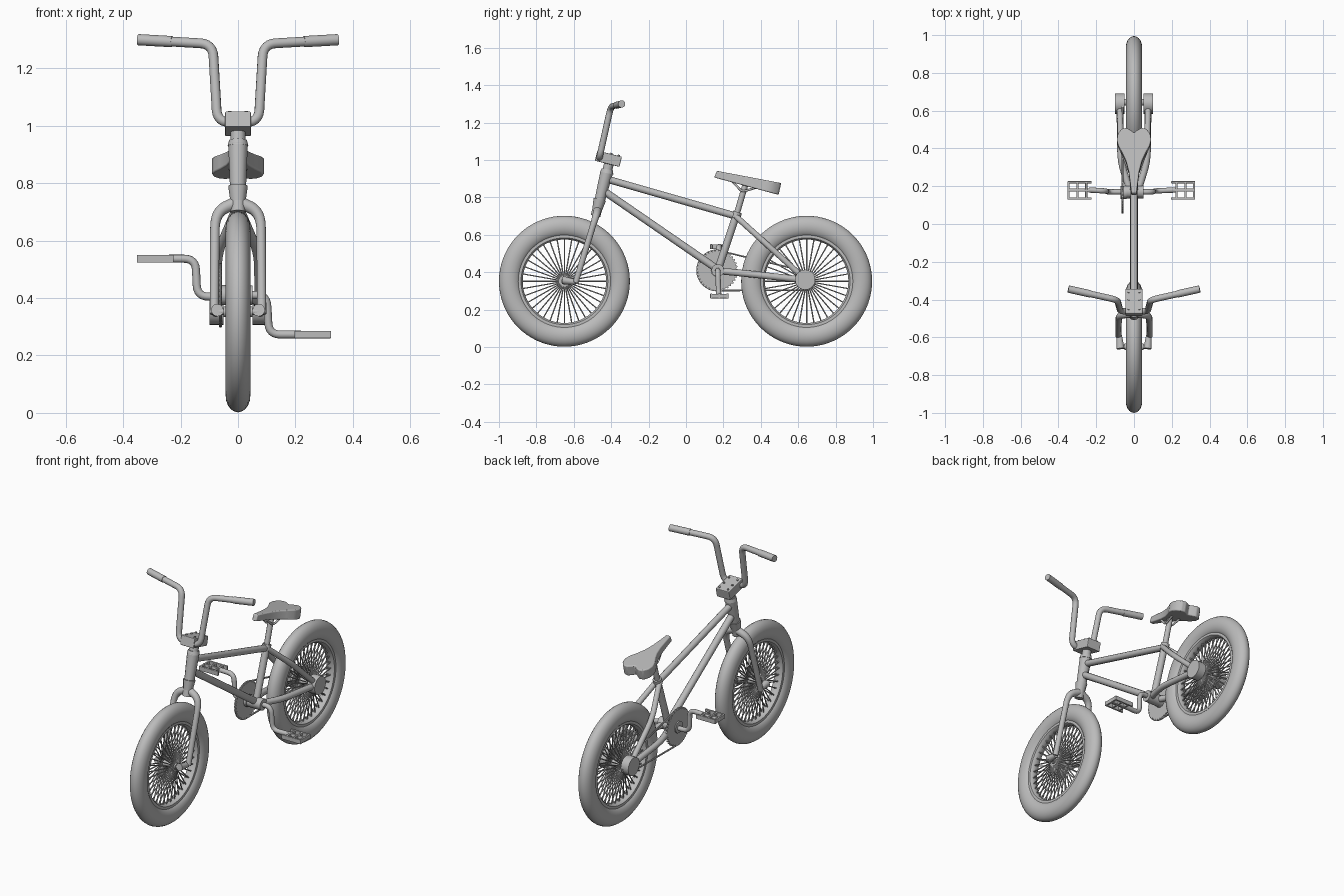
import bpy, bmesh, math
from mathutils import Vector

if "Cube" in bpy.data.objects:
    bpy.data.objects.remove(bpy.data.objects["Cube"], do_unlink=True)

grey = bpy.data.materials.new("plain_grey")
grey.use_nodes = True
grey.diffuse_color = (0.5, 0.5, 0.5, 1)
grey.node_tree.nodes["Principled BSDF"].inputs["Base Color"].default_value = (0.5, 0.5, 0.5, 1)


def finish(obj, smooth=True):
    obj.data.materials.clear()
    obj.data.materials.append(grey)
    bpy.ops.object.select_all(action='DESELECT')
    obj.select_set(True)
    bpy.context.view_layer.objects.active = obj
    if smooth:
        bpy.ops.object.shade_smooth_by_angle(angle=math.radians(40))
    return obj


def from_bmesh(name, bm, smooth=True):
    bmesh.ops.recalc_face_normals(bm, faces=bm.faces)
    me = bpy.data.meshes.new(name)
    bm.to_mesh(me)
    bm.free()
    obj = bpy.data.objects.new(name, me)
    bpy.context.collection.objects.link(obj)
    return finish(obj, smooth)


def rounded(points, bend, steps=6):
    """Replace each inner corner of a path with a smooth bend."""
    pts = [Vector(p) for p in points]
    out = [pts[0]]
    for a, b, c in zip(pts, pts[1:], pts[2:]):
        p = b + (a - b).normalized() * min(bend, (a - b).length * 0.48)
        q = b + (c - b).normalized() * min(bend, (c - b).length * 0.48)
        for i in range(steps + 1):
            t = i / steps
            out.append(p * (1 - t) ** 2 + b * 2 * t * (1 - t) + q * t * t)
    return out + [pts[-1]]


def tube(name, paths, r, end_r=None, bend=0.04, sides=4, closed=False):
    """Round tubes along one or more paths, joined in one object."""
    cu = bpy.data.curves.new(name, 'CURVE')
    cu.dimensions = '3D'
    cu.bevel_depth = r
    cu.bevel_resolution = sides
    cu.use_fill_caps = True
    for path in paths:
        pts = path if closed else rounded(path, bend)
        sp = cu.splines.new('POLY')
        sp.points.add(len(pts) - 1)
        for i, p in enumerate(pts):
            sp.points[i].co = (*p, 1)
            sp.points[i].radius = 1 + ((end_r or r) / r - 1) * i / (len(pts) - 1)
        sp.use_cyclic_u = closed
    obj = bpy.data.objects.new(name, cu)
    bpy.context.collection.objects.link(obj)
    bpy.ops.object.select_all(action='DESELECT')
    obj.select_set(True)
    bpy.context.view_layer.objects.active = obj
    bpy.ops.object.convert(target='MESH')
    return finish(bpy.context.object)


def both(path):
    return [[(s * x, y, z) for x, y, z in path] for s in (1, -1)]


def lathe(name, profile, centre, steps=64):
    """Spin a closed (x, radius) profile round the x axis."""
    bm = bmesh.new()
    rings = []
    for i in range(steps):
        a = math.tau * i / steps
        rings.append([bm.verts.new((x, centre[0] + r * math.cos(a), centre[1] + r * math.sin(a)))
                      for x, r in profile])
    n = len(profile)
    for i in range(steps):
        p, q = rings[i], rings[(i + 1) % steps]
        for j in range(n):
            k = (j + 1) % n
            bm.faces.new((p[j], q[j], q[k], p[k]))
    return from_bmesh(name, bm)


def box(name, centre, size, tilt=0, bevel=0.004):
    bpy.ops.mesh.primitive_cube_add(size=1, location=centre, rotation=(tilt, 0, 0))
    obj = bpy.context.object
    obj.name = name
    obj.scale = size
    bpy.ops.object.transform_apply(location=False, rotation=False, scale=True)
    if bevel:
        mod = obj.modifiers.new("soft_edges", 'BEVEL')
        mod.width = bevel
        mod.segments = 2
    return finish(obj, False)


# Wheels: tyre, rim, hub and spokes
HUB_Z, SPOKES = 0.352, 36
oval = [(0.043 * math.cos(math.tau * i / 20), 0.2925 + 0.0575 * math.sin(math.tau * i / 20)) for i in range(20)]
for end, y in (("front", -0.65), ("rear", 0.645)):
    c = (y, HUB_Z)
    lathe(end + "_tyre", oval, c, 72)
    lathe(end + "_rim", [(-0.026, 0.255), (-0.026, 0.232), (-0.014, 0.223),
                         (0.014, 0.223), (0.026, 0.232), (0.026, 0.255)], c, 72)
    tube(end + "_hub", [[(-0.05, y, HUB_Z), (0.05, y, HUB_Z)]], 0.018)
    spokes = []
    for s in (1, -1):
        tube(end + "_hub_flange", [[(s * 0.034, y, HUB_Z), (s * 0.041, y, HUB_Z)]], 0.03)
        for i in range(SPOKES):
            a = math.tau * i / SPOKES
            d = Vector((0, math.cos(a), math.sin(a)))
            hub = Vector((0, y, HUB_Z))
            spokes.append([hub + d * 0.022 + Vector((s * 0.037, 0, 0)),
                           hub + d * 0.228 + Vector((s * 0.006, 0, 0))])
    tube(end + "_spokes", spokes, 0.0035, sides=1)

# Front axle and fork
tube("front_axle", [[(-0.088, -0.65, HUB_Z), (0.088, -0.65, HUB_Z)]], 0.011)
tube("fork_legs", both([(0, -0.472, 0.735), (0.08, -0.482, 0.70), (0.083, -0.59, 0.345)]), 0.022, 0.016, 0.06)
tube("fork_dropouts", both([(0.078, -0.59, 0.348), (0.072, -0.66, 0.358)]), 0.014, 0.022)

# Steering column and head tube
tube("steerer", [[(0, -0.484, 0.70), (0, -0.412, 0.98)]], 0.026)
tube("head_tube", [[(0, -0.461, 0.785), (0, -0.424, 0.935)]], 0.028, 0.034)
tube("lower_cup", [[(0, -0.477, 0.725), (0, -0.461, 0.79)]], 0.025, 0.034)
tube("upper_cup", [[(0, -0.424, 0.93), (0, -0.42, 0.95)]], 0.036, 0.031)

# Stem with bolts
tilt = -math.radians(14)
box("stem", (0, -0.415, 1.007), (0.09, 0.135, 0.056), tilt)
bolts = [[(x, y, 1.033 - 0.25 * (y + 0.41)), (x, y + 0.002, 1.041 - 0.25 * (y + 0.41))]
         for x in (-0.028, 0.028) for y in (-0.45, -0.40, -0.36)]
tube("stem_bolts", bolts, 0.006, sides=2)

# Handlebar and grips
half_bar = [(0.0, -0.466, 1.012), (0.072, -0.463, 1.012), (0.088, -0.402, 1.285), (0.345, -0.345, 1.30)]
bar = [(-x, y, z) for x, y, z in reversed(half_bar[1:])] + half_bar[1:]
tube("handlebar", [bar], 0.017, bend=0.045)
tube("grips", both([(0.23, -0.3705, 1.2933), (0.348, -0.344, 1.30)]), 0.0195)

# Frame tubes
tube("top_tube", [[(0, -0.43, 0.90), (0, 0.268, 0.70)]], 0.019)
tube("down_tube", [[(0, -0.455, 0.845), (0, 0.17, 0.415)]], 0.020)
tube("seat_tube", [[(0, 0.17, 0.41), (0, 0.272, 0.715)]], 0.020)
tube("seat_clamp", [[(0, 0.264, 0.69), (0, 0.275, 0.722)]], 0.025)
tube("bottom_bracket", [[(-0.05, 0.17, 0.41), (0.05, 0.17, 0.41)]], 0.034)
tube("chain_stays", both([(0.02, 0.17, 0.408), (0.07, 0.33, 0.392), (0.075, 0.64, 0.358)]), 0.018, bend=0.06)
tube("seat_stays", both([(0.01, 0.265, 0.70), (0.07, 0.42, 0.56), (0.075, 0.64, 0.36)]), 0.016, bend=0.06)
tube("rear_axle_caps", both([(0.05, 0.637, 0.36), (0.1, 0.637, 0.36)]), 0.054, sides=8)

# Saddle with post and rails
tube("seat_post", [[(0, 0.265, 0.69), (0, 0.318, 0.87)]], 0.016)
tube("saddle_rails", both([(0.012, 0.235, 0.90), (0.02, 0.30, 0.83), (0.03, 0.40, 0.86)]), 0.006, bend=0.02)
half = [(0.014, 0.165), (0.02, 0.22), (0.028, 0.28), (0.042, 0.335), (0.063, 0.38), (0.083, 0.415),
        (0.091, 0.448), (0.085, 0.48), (0.065, 0.505), (0.04, 0.51), (0.018, 0.498)]
outline = half + [(0, 0.484)] + [(-x, y) for x, y in reversed(half)]
bm = bmesh.new()
top = [bm.verts.new((x, y, 0.943 - 0.19 * (y - 0.16))) for x, y in outline]
low = [bm.verts.new((x, y - 0.014, 0.908 - 0.27 * (y - 0.16))) for x, y in outline]
bm.faces.new(top)
bm.faces.new(low)
for i in range(len(top)):
    j = (i + 1) % len(top)
    bm.faces.new((top[i], top[j], low[j], low[i]))
saddle = from_bmesh("saddle", bm)
mod = saddle.modifiers.new("soft_edges", 'BEVEL')
mod.width = 0.006
mod.segments = 3

# Cranks and pedals
tube("left_crank", [[(0.03, 0.17, 0.41), (0.1, 0.17, 0.41), (0.108, 0.175, 0.273), (0.22, 0.18, 0.273)]], 0.014)
tube("right_crank", [[(-0.03, 0.17, 0.405), (-0.142, 0.17, 0.405), (-0.148, 0.175, 0.537), (-0.24, 0.18, 0.537)]], 0.014)
for side, x, z, s in (("left", 0.26, 0.273, 1), ("right", -0.288, 0.537, -1)):
    tube(side + "_pedal_spindle", [[(x - 0.06, 0.18, z), (x + 0.06, 0.18, z)]], 0.009)
    for dy in (-0.043, 0.0, 0.043):
        box(side + "_pedal_rail", (x, 0.178 + dy, z), (0.128, 0.011, 0.026), bevel=0.002)
    for dx in (-0.035, 0.012, 0.058):
        box(side + "_pedal_bar", (x + s * dx, 0.178, z), (0.011, 0.092, 0.024), bevel=0.002)

# Chainring with teeth
TEETH, RING = 36, (0.167, 0.41)
bm = bmesh.new()
loops = []
for x in (-0.066, -0.056):
    loops.append([])
    for i in range(TEETH * 4):
        a, r = math.tau * i / (TEETH * 4), 0.111 if i % 4 < 2 else 0.102
        loops[-1].append(bm.verts.new((x, RING[0] + r * math.cos(a), RING[1] + r * math.sin(a))))
    bm.faces.new(loops[-1])
for i in range(TEETH * 4):
    j = (i + 1) % (TEETH * 4)
    bm.faces.new((loops[0][i], loops[0][j], loops[1][j], loops[1][i]))
from_bmesh("chainring", bm, False)
tube("chainring_hub", [[(-0.072, *RING), (-0.04, *RING)]], 0.035)

# Chain loop round the chainring and rear sprocket
chain = []
for cy, cz, r, start in ((*RING, 0.108, 90), (0.637, 0.355, 0.05, -90)):
    for i in range(17):
        a = math.radians(start + 180 * i / 16)
        chain.append((-0.061, cy + r * math.cos(a), cz + r * math.sin(a)))
tube("chain", [chain], 0.005, sides=1, closed=True)
